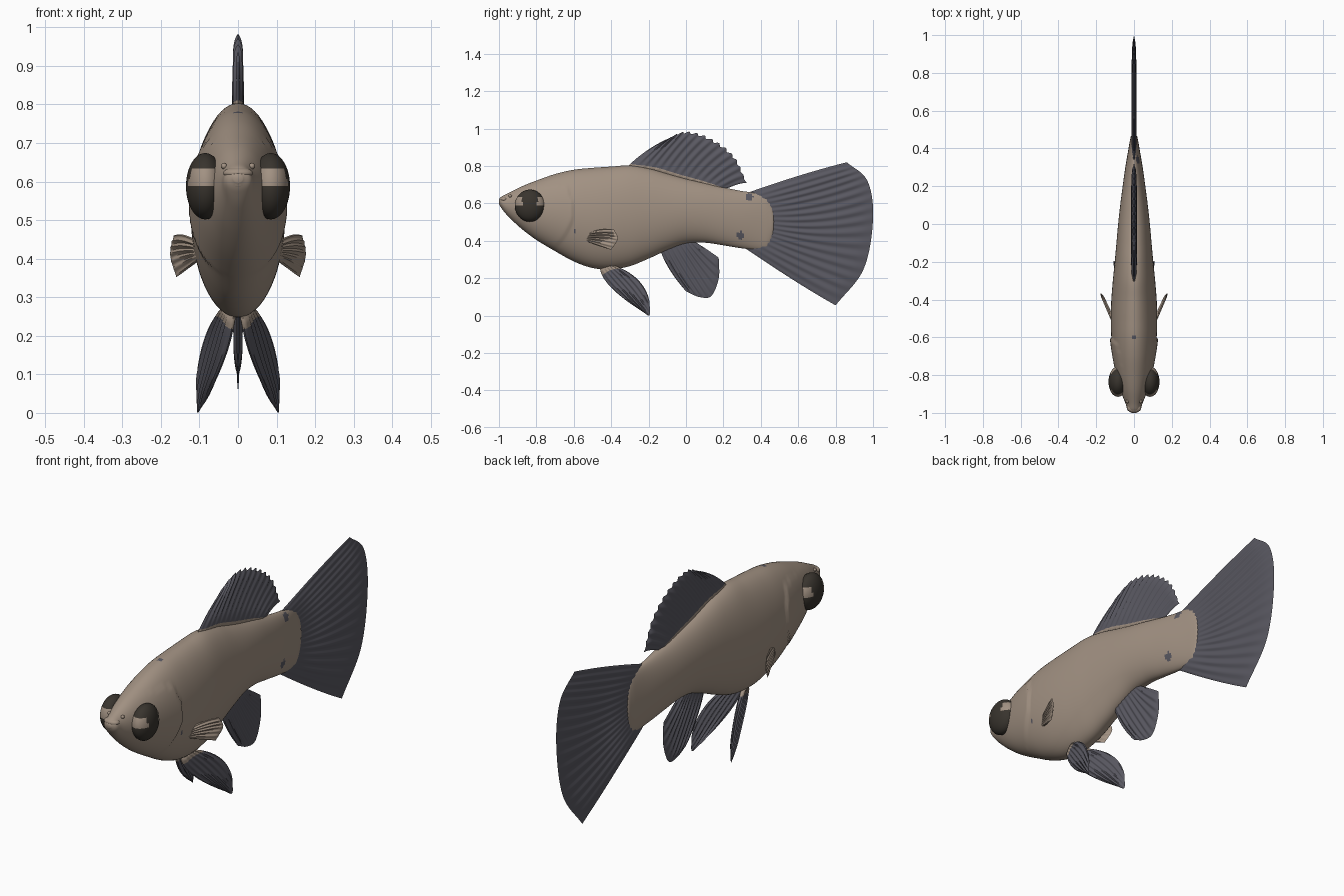
import bpy, bmesh, math
from mathutils import Vector

if "Cube" in bpy.data.objects:
    bpy.data.objects.remove(bpy.data.objects["Cube"])


def mat(name, col):
    m = bpy.data.materials.new(name)
    m.diffuse_color = (*col, 1)
    m.use_nodes = True
    m.node_tree.nodes["Principled BSDF"].inputs["Base Color"].default_value = m.diffuse_color
    return m


SKIN = mat("tan skin", (0.36, 0.285, 0.225))
FIN = mat("slate fin", (0.10, 0.098, 0.12))
EYE = mat("dark eye", (0.04, 0.034, 0.027))


def spline(pts, t):
    """Smooth curve through the points, t from 0 to 1."""
    n = len(pts) - 1
    i = min(int(t * n), n - 1)
    f = t * n - i
    p1, p2 = Vector(pts[i]), Vector(pts[i + 1])
    p0 = Vector(pts[i - 1]) if i > 0 else 2 * p1 - p2
    p3 = Vector(pts[i + 2]) if i + 2 <= n else 2 * p2 - p1
    return 0.5 * (2 * p1 + (p2 - p0) * f + (2 * p0 - 5 * p1 + 4 * p2 - p3) * f * f
                  + (3 * p1 - p0 - 3 * p2 + p3) * f ** 3)


def finish(bm, name, mats, angle=50):
    bmesh.ops.remove_doubles(bm, verts=bm.verts, dist=0.00005)
    bmesh.ops.recalc_face_normals(bm, faces=bm.faces)
    me = bpy.data.meshes.new(name)
    bm.to_mesh(me)
    bm.free()
    for m in mats:
        me.materials.append(m)
    ob = bpy.data.objects.new(name, me)
    bpy.context.collection.objects.link(ob)
    bpy.ops.object.select_all(action='DESELECT')
    ob.select_set(True)
    bpy.context.view_layer.objects.active = ob
    bpy.ops.object.shade_smooth_by_angle(angle=math.radians(angle))
    return ob


# Body: lofted rings (y, top z, bottom z, half width)
KEYS = [(-1.0, .618, .598, .012), (-.985, .637, .572, .034), (-.95, .655, .53, .045),
        (-.88, .69, .465, .072), (-.8, .722, .405, .093), (-.7, .757, .345, .110),
        (-.6, .78, .29, .120), (-.5, .79, .255, .123), (-.4, .797, .248, .120),
        (-.3, .803, .265, .112), (-.2, .788, .305, .102), (-.1, .76, .35, .093),
        (0, .733, .385, .084), (.1, .71, .39, .073), (.2, .686, .376, .060),
        (.3, .666, .36, .046), (.4, .652, .35, .029), (.44, .63, .362, .022),
        (.465, .58, .42, .016), (.472, .51, .49, .006)]


def gill_edge(z):
    return -0.605 - (2.9 if z < .55 else 1.5) * (z - .55) ** 2


def build_body():
    bm = bmesh.new()
    rings, seg = 190, 64
    rows = []
    for i in range(rings + 1):
        y, top, bot, w = spline(KEYS, i / rings)
        row = []
        for j in range(seg):
            a = math.tau * j / seg
            z = (top + bot) / 2 + (top - bot) / 2 * math.sin(a)
            x = w * math.cos(a)
            # raised gill cover ends in a small step
            if -.85 < y < gill_edge(z) and .34 < z < .70:
                x *= 1 + 0.07 * (y + .85) / .25
            row.append(bm.verts.new((x, y, z)))
        rows.append(row)
    for a, b in zip(rows, rows[1:]):
        for j in range(seg):
            k = (j + 1) % seg
            bm.faces.new((a[j], a[k], b[k], b[j]))
    bm.faces.new(rows[0])
    bm.faces.new(rows[-1])
    # small dark spots: flank, tail root, nape
    for f in bm.faces:
        x, y, z = f.calc_center_median()
        flank = x > 0 and (math.hypot(y - .29, z - .43) < .02
                           or math.hypot(y - .34, z - .635) < .02
                           or math.hypot(y + .595, z - .46) < .011)
        nape = z > .7 and math.hypot(x, y + .6) < .013
        f.material_index = int(flank or nape)
    finish(bm, "body", [SKIN, FIN])


def fin(name, base, mid, tip, rays, thick, place=lambda y: 0, side=1,
        mats=(FIN, SKIN), root=0, ridge=.0035, scallop=0):
    """Two ribbed skins joined at the rim; rows run base -> mid -> tip."""
    bm = bmesh.new()
    nu, nv = rays * 6, 18
    for s in (1, -1):
        grid = []
        for i in range(nu + 1):
            u = i / nu
            a, b, c = spline(base, u), spline(mid, u), spline(tip, u)
            wave = math.cos(math.tau * rays * u)
            row = []
            for j in range(nv + 1):
                v = j / nv
                k = v * (1 - scallop * (1 - wave) * v)
                p = a * (2 * k * k - 3 * k + 1) + b * (4 * k - 4 * k * k) + c * (2 * k * k - k)
                rim = min(1, 10 * u, 10 * (1 - u)) ** .5 * min(1, 7 * (1 - v)) ** .5
                t = rim * (thick * (1 - .45 * v) + ridge * wave * min(1, 3 * v))
                if j == 0:
                    t = 0
                row.append(bm.verts.new((side * place(p.x) + s * t, p.x, p.y)))
            grid.append(row)
        for i in range(nu):
            for j in range(nv):
                f = bm.faces.new((grid[i][j], grid[i + 1][j], grid[i + 1][j + 1], grid[i][j + 1]))
                f.material_index = int((j + .5) / nv < root)
    finish(bm, name, mats)


def ellipsoid(name, loc, rad, mats, rule=None):
    bm = bmesh.new()
    bmesh.ops.create_uvsphere(bm, u_segments=40, v_segments=28, radius=1)
    for v in bm.verts:
        v.co = Vector([c * r + o for c, r, o in zip(v.co, rad, loc)])
    if rule:
        for f in bm.faces:
            f.material_index = int(rule(f.calc_center_median()))
    finish(bm, name, mats, 80)


build_body()

# Lips
ellipsoid("upper_lip", (0, -.972, .622), (.038, .026, .016), [SKIN])
ellipsoid("lower_lip", (0, -.970, .594), (.034, .027, .016), [SKIN])

# Tail, dorsal and anal fins on the centre plane
fin("tail_fin",
    [(.31, .65), (.40, .58), (.41, .5), (.40, .43), (.31, .365)],
    [(.6, .747), (.68, .63), (.70, .48), (.66, .33), (.575, .19)],
    [(.86, .82), (.97, .72), (1.0, .52), (.95, .25), (.80, .055)],
    16, .013)
fin("dorsal_fin",
    [(-.32, .79), (-.18, .77), (-.05, .73), (.08, .70), (.2, .67)],
    [(-.22, .875), (-.10, .875), (.03, .84), (.16, .78), (.27, .70)],
    [(-.11, .94), (0, .985), (.14, .945), (.26, .85), (.325, .71)],
    14, .014, root=.12, scallop=.025)
fin("anal_fin",
    [(-.14, .36), (-.1, .38), (-.05, .40), (0, .40), (.04, .40)],
    [(-.09, .25), (-.03, .25), (.03, .27), (.08, .30), (.11, .355)],
    [(0, .13), (.07, .10), (.135, .105), (.175, .2), (.175, .31)],
    9, .012)

# Paired parts
for s, label in ((1, "right"), (-1, "left")):
    fin(label + "_pelvic_fin",
        [(-.46, .25), (-.43, .27), (-.40, .275)],
        [(-.395, .145), (-.33, .17), (-.26, .195)],
        [(-.23, .02), (-.195, .002), (-.195, .075)],
        6, .011, lambda y: .02 + .35 * (y + .44), s, root=.17)
    fin(label + "_pectoral_fin",
        [(-.55, .435), (-.555, .42), (-.55, .405)],
        [(-.46, .46), (-.45, .42), (-.47, .375)],
        [(-.385, .46), (-.365, .41), (-.40, .352)],
        6, .009, lambda y: .115 + .45 * (y + .5), s, mats=(SKIN, SKIN), ridge=.003)
    # bulging eye, dark with skin-coloured notches front and back
    ellipsoid(label + "_eye", (s * .085, -.835, .588), (.05, .08, .086), [EYE, SKIN],
              lambda c: abs(c.z - .61) < .02 and abs(c.y + .835) > .04)
    ellipsoid(label + "_nostril", (s * .036, -.94, .640), (.008, .009, .008), [SKIN])
